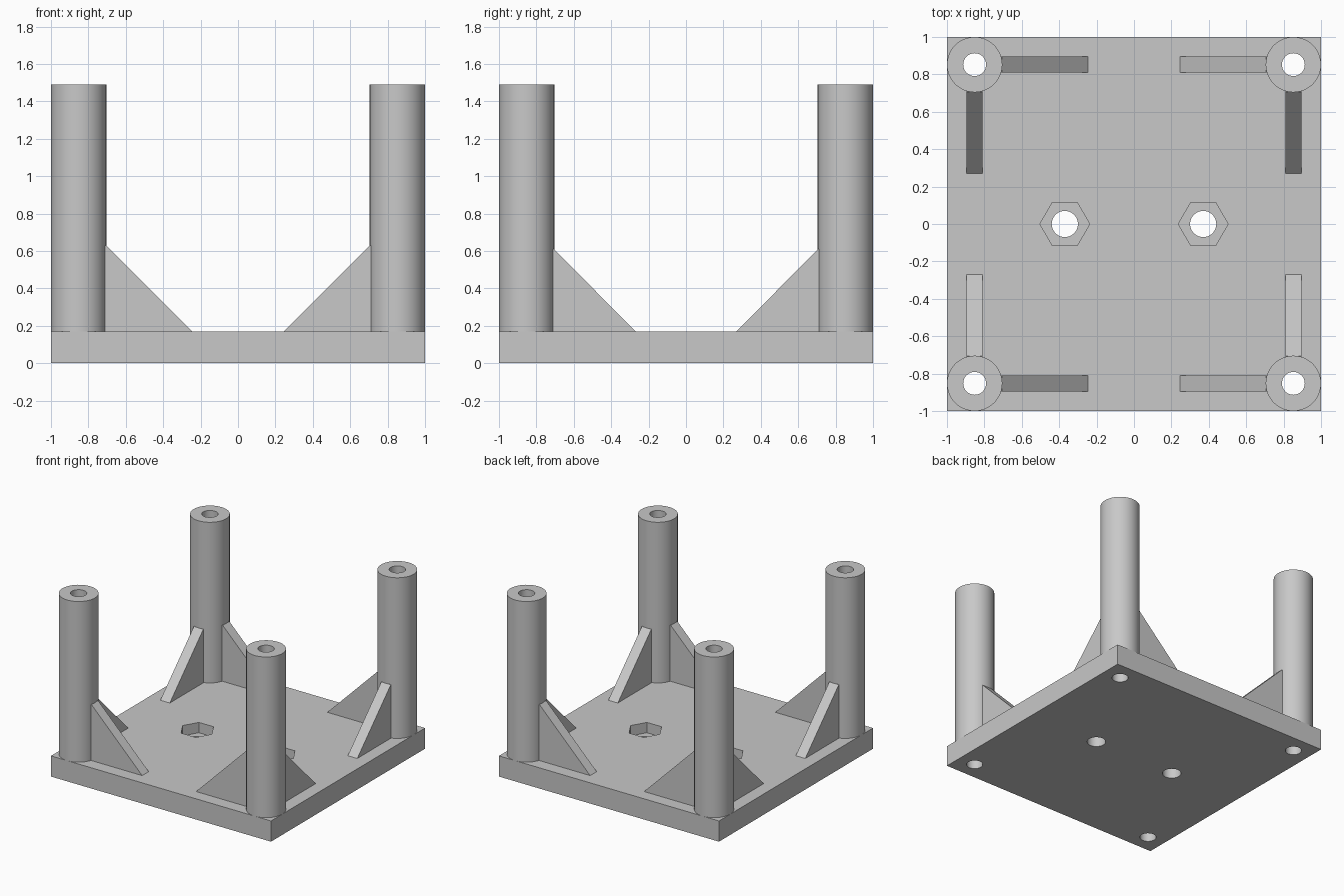
import bpy
import bmesh
from math import cos, sin, tau, radians

cube = bpy.data.objects.get("Cube")
if cube:
    bpy.data.objects.remove(cube, do_unlink=True)

BASE = 0.17      # plate thickness
TOP = 1.49       # post height
POST = 0.852     # post centre offset
POST_R = 0.148
BORE_R = 0.061
NUT_X = 0.37

grey = bpy.data.materials.new("plain grey")
grey.use_nodes = True
colour = (0.58, 0.58, 0.58, 1)
grey.diffuse_color = colour
grey.node_tree.nodes["Principled BSDF"].inputs["Base Color"].default_value = colour


def make(name, bm):
    bmesh.ops.recalc_face_normals(bm, faces=bm.faces)
    mesh = bpy.data.meshes.new(name)
    bm.to_mesh(mesh)
    bm.free()
    mesh.materials.append(grey)
    ob = bpy.data.objects.new(name, mesh)
    bpy.context.collection.objects.link(ob)
    return ob


def select(ob):
    bpy.ops.object.select_all(action='DESELECT')
    ob.select_set(True)
    bpy.context.view_layer.objects.active = ob


def smooth(ob):
    select(ob)
    bpy.ops.object.shade_smooth_by_angle(angle=radians(30))


def prism(name, outline, direction):
    """Extrude a closed 3D outline along a direction."""
    bm = bmesh.new()
    face = bm.faces.new([bm.verts.new(p) for p in outline])
    new = bmesh.ops.extrude_face_region(bm, geom=[face])["geom"]
    bmesh.ops.translate(bm, vec=direction,
                        verts=[g for g in new if isinstance(g, bmesh.types.BMVert)])
    return make(name, bm)


def ring(x, y, z, r, n):
    return [(x + r * cos(tau * i / n), y + r * sin(tau * i / n), z) for i in range(n)]


def cut(target, cutter):
    cutter.hide_render = True
    mod = target.modifiers.new("cut", 'BOOLEAN')
    mod.operation = 'DIFFERENCE'
    mod.solver = 'EXACT'
    mod.object = cutter
    select(target)
    bpy.ops.object.modifier_apply(modifier=mod.name)
    bpy.data.objects.remove(cutter, do_unlink=True)


# Base plate with screw holes and hexagonal nut pockets
base = prism("base_plate", [(-1, -1, 0), (1, -1, 0), (1, 1, 0), (-1, 1, 0)], (0, 0, BASE))
for sx in (-1, 1):
    cut(base, prism("nut_cutter", ring(sx * NUT_X, 0, 0.085, 0.133, 6), (0, 0, 0.3)))
    cut(base, prism("screw_cutter", ring(sx * NUT_X, 0, -0.1, 0.07, 48), (0, 0, 0.5)))
    for sy in (-1, 1):
        cut(base, prism("bore_cutter", ring(sx * POST, sy * POST, -0.1, BORE_R, 48), (0, 0, 0.5)))
smooth(base)


def post(name, x, y):
    """Hollow post open at the foot, where it meets the plate bore."""
    bm = bmesh.new()
    loops = [[bm.verts.new(p) for p in ring(x, y, z, r, 48)]
             for r, z in ((POST_R, BASE), (POST_R, TOP), (BORE_R, TOP), (BORE_R, BASE))]
    for a, b in zip(loops, loops[1:]):
        for i in range(48):
            j = (i + 1) % 48
            bm.faces.new((a[i], a[j], b[j], b[i]))
    smooth(make(name, bm))


def rib_outline(toe, height):
    """Triangle rising from its toe to the post, tucked into the post wall."""
    return [(toe, BASE), (0.77, BASE), (0.77, height), (0.705, height)]


# Four corner posts, each braced by two triangular ribs
HALF = 0.043
for sx, side in ((-1, "right"), (1, "left")):
    for sy, end in ((-1, "front"), (1, "back")):
        tag = end + "_" + side
        post(tag + "_post", sx * POST, sy * POST)
        prism(tag + "_cross_rib",
              [(sx * u, sy * POST - HALF, z) for u, z in rib_outline(0.245, 0.63)],
              (0, 2 * HALF, 0))
        prism(tag + "_side_rib",
              [(sx * POST - HALF, sy * u, z) for u, z in rib_outline(0.27, 0.61)],
              (2 * HALF, 0, 0))
